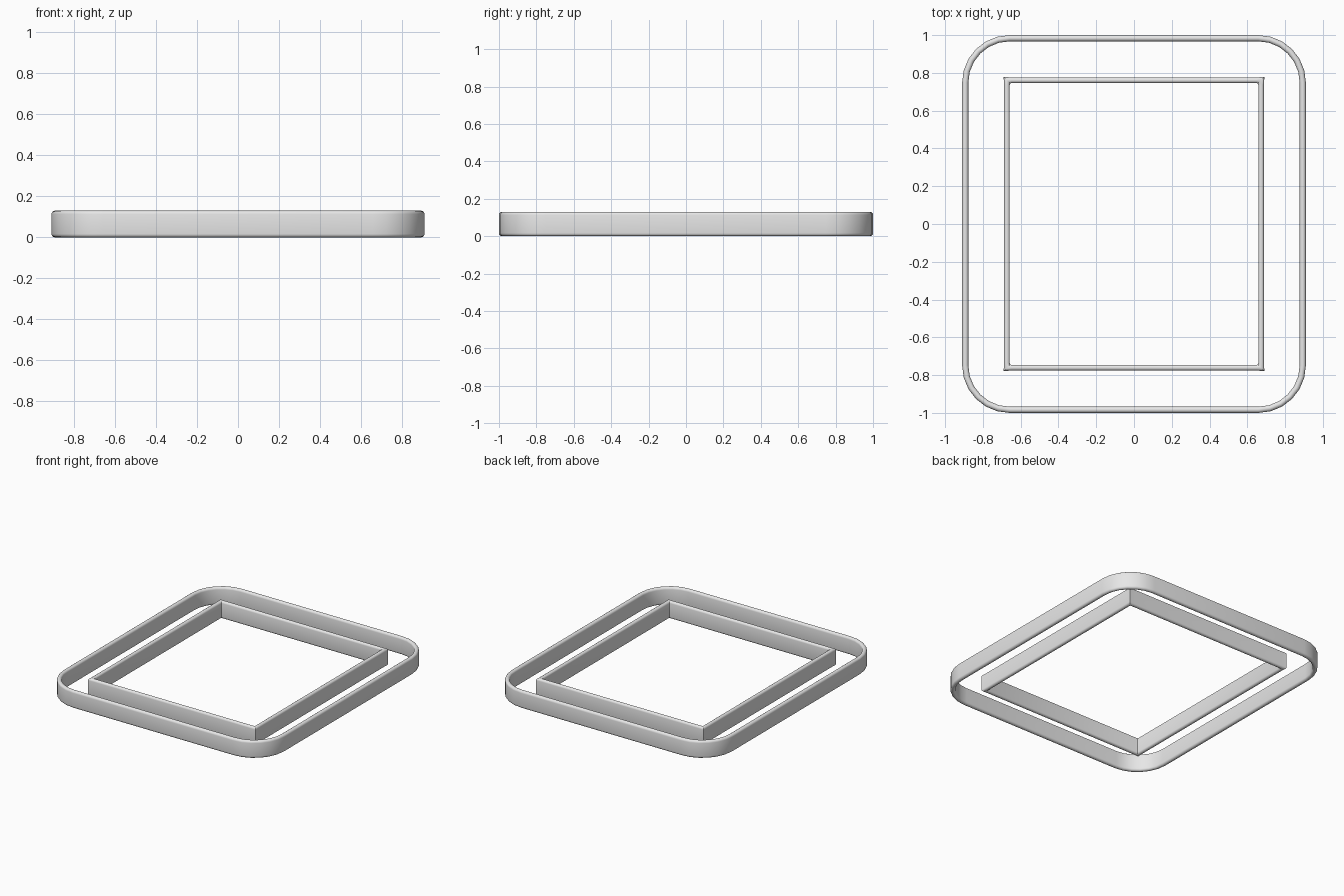
import bpy, bmesh, math
from mathutils import Vector

cube = bpy.data.objects.get("Cube")
if cube:
    bpy.data.objects.remove(cube, do_unlink=True)

HEIGHT = 0.13

grey = bpy.data.materials.new("light grey")
grey.use_nodes = True
grey.diffuse_color = (0.8, 0.8, 0.8, 1)
grey.node_tree.nodes["Principled BSDF"].inputs["Base Color"].default_value = (0.8, 0.8, 0.8, 1)


def wall_profile(half, steps=8):
    """Upright strip section with rounded top and bottom, as (offset, z)."""
    points = []
    for centre, start in ((HEIGHT - half, 0), (half, math.pi)):
        for i in range(steps + 1):
            a = start + math.pi * i / steps
            points.append((half * math.cos(a), centre + half * math.sin(a)))
    return points


def sweep_ring(name, path, half):
    """Sweep the wall section round a closed path of (point, outward) pairs."""
    bm = bmesh.new()
    profile = wall_profile(half)
    rings = []
    for point, out in path:
        rings.append([bm.verts.new((point.x + out.x * o, point.y + out.y * o, z))
                      for o, z in profile])
    n = len(profile)
    for i, ring in enumerate(rings):
        following = rings[(i + 1) % len(rings)]
        for j in range(n):
            k = (j + 1) % n
            bm.faces.new((ring[j], following[j], following[k], ring[k]))
    bmesh.ops.recalc_face_normals(bm, faces=bm.faces)
    mesh = bpy.data.meshes.new(name)
    bm.to_mesh(mesh)
    bm.free()
    mesh.materials.append(grey)
    obj = bpy.data.objects.new(name, mesh)
    bpy.context.collection.objects.link(obj)
    bpy.ops.object.select_all(action="DESELECT")
    obj.select_set(True)
    bpy.context.view_layer.objects.active = obj
    bpy.ops.object.shade_smooth_by_angle(angle=math.radians(35))
    return obj


CORNERS = ((1, 1), (-1, 1), (-1, -1), (1, -1))

# Outer wall with rounded corners
half, radius, segments = 0.0165, 0.235, 6
outer_path = []
for c, (sx, sy) in enumerate(CORNERS):
    centre = Vector((sx * (0.91 - half - radius), sy * (1 - half - radius)))
    for i in range(segments + 1):
        a = math.pi / 2 * (c + i / segments)
        out = Vector((math.cos(a), math.sin(a)))
        outer_path.append((centre + out * radius, out))
sweep_ring("outer_wall", outer_path, half)

# Inner wall with sharp, slightly flared mitred corners
x, y, inset = 0.673, 0.761, 0.025
inner_path = []
for c, (sx, sy) in enumerate(CORNERS):
    corner = Vector((sx * x, sy * y))
    along_y = (corner - Vector((0, sy * inset)), Vector((sx, 0)))
    along_x = (corner - Vector((sx * inset, 0)), Vector((0, sy)))
    tip = (corner, Vector((sx, sy)) * 1.15)
    inner_path += [along_y, tip, along_x] if c % 2 == 0 else [along_x, tip, along_y]
sweep_ring("inner_wall", inner_path, 0.015)
